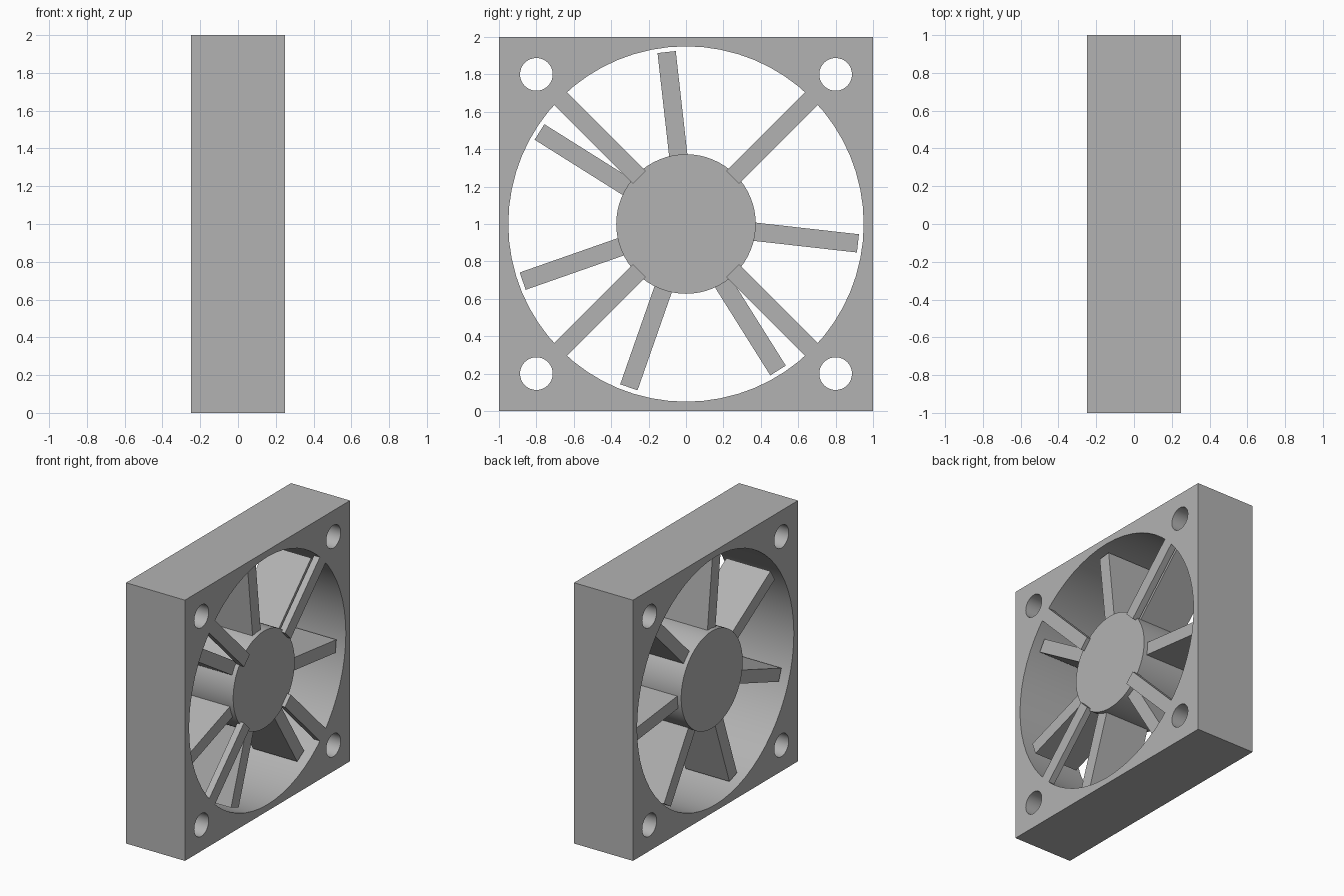
import bpy
from math import sin, cos, pi, radians
from mathutils import Matrix

old = bpy.data.objects.get("Cube")
if old:
    bpy.data.objects.remove(old, do_unlink=True)

grey = bpy.data.materials.new("plain_grey")
grey.use_nodes = True
colour = (0.45, 0.45, 0.45, 1)
grey.diffuse_color = colour
grey.node_tree.nodes["Principled BSDF"].inputs["Base Color"].default_value = colour

DEPTH = 0.5
CENTRE = Matrix.Translation((0, 0, 1))
# Turns a flat outline so that it faces along x
FACE_X = CENTRE @ Matrix(((0, 0, 1, 0), (1, 0, 0, 0), (0, 1, 0, 0), (0, 0, 0, 1)))


def circle(radius, cx=0, cy=0, n=64):
    return [(cx + radius * cos(2 * pi * i / n), cy + radius * sin(2 * pi * i / n))
            for i in range(n)]


def plate(name, outlines, depth):
    """Extrude closed outlines along x; inner outlines become holes."""
    curve = bpy.data.curves.new(name, "CURVE")
    curve.dimensions = "2D"
    curve.fill_mode = "BOTH"
    curve.extrude = depth / 2
    for points in outlines:
        spline = curve.splines.new("POLY")
        spline.points.add(len(points) - 1)
        for p, (a, b) in zip(spline.points, points):
            p.co = (a, b, 0, 1)
        spline.use_cyclic_u = True
    obj = bpy.data.objects.new(name, curve)
    bpy.context.collection.objects.link(obj)
    obj.matrix_world = FACE_X
    bpy.ops.object.select_all(action="DESELECT")
    obj.select_set(True)
    bpy.context.view_layer.objects.active = obj
    bpy.ops.object.convert(target="MESH")
    obj = bpy.context.object
    # Join caps to walls so the normals are consistent
    bpy.ops.object.mode_set(mode="EDIT")
    bpy.ops.mesh.select_all(action="SELECT")
    bpy.ops.mesh.remove_doubles(threshold=0.0001)
    bpy.ops.mesh.normals_make_consistent(inside=False)
    bpy.ops.object.mode_set(mode="OBJECT")
    bpy.ops.object.shade_smooth_by_angle(angle=radians(30))
    obj.data.materials.clear()
    obj.data.materials.append(grey)
    return obj


def radial_bar(name, angle, inner, outer, width, x0, x1):
    """Box running outwards from the axle at an angle in the yz plane."""
    bpy.ops.mesh.primitive_cube_add(size=1)
    obj = bpy.context.object
    obj.name = name
    size = Matrix.Diagonal((x1 - x0, outer - inner, width, 1))
    place = Matrix.Translation(((x0 + x1) / 2, (inner + outer) / 2, 0))
    obj.matrix_world = CENTRE @ Matrix.Rotation(angle, 4, "X") @ place @ size
    obj.data.materials.append(grey)


# Square housing with the large bore and four screw holes
square = [(-1, -1), (1, -1), (1, 1), (-1, 1)]
screw_holes = [circle(0.0875, 0.8 * a, 0.8 * b, 32) for a, b in square]
plate("housing", [square, circle(0.95)] + screw_holes, DEPTH)

# Central hub, slightly shallower than the housing
plate("hub", [circle(0.373)], 0.44)

# Seven straight blades
for i in range(7):
    radial_bar(f"blade_{i + 1}", pi / 4 + i * 2 * pi / 7, 0.33, 0.925, 0.098, -0.187, 0.187)

# Four diagonal struts on the +x side hold the hub
for i in range(4):
    radial_bar(f"strut_{i + 1}", pi / 4 + i * pi / 2, 0.352, 0.953, 0.098, 0.2, 0.25)
